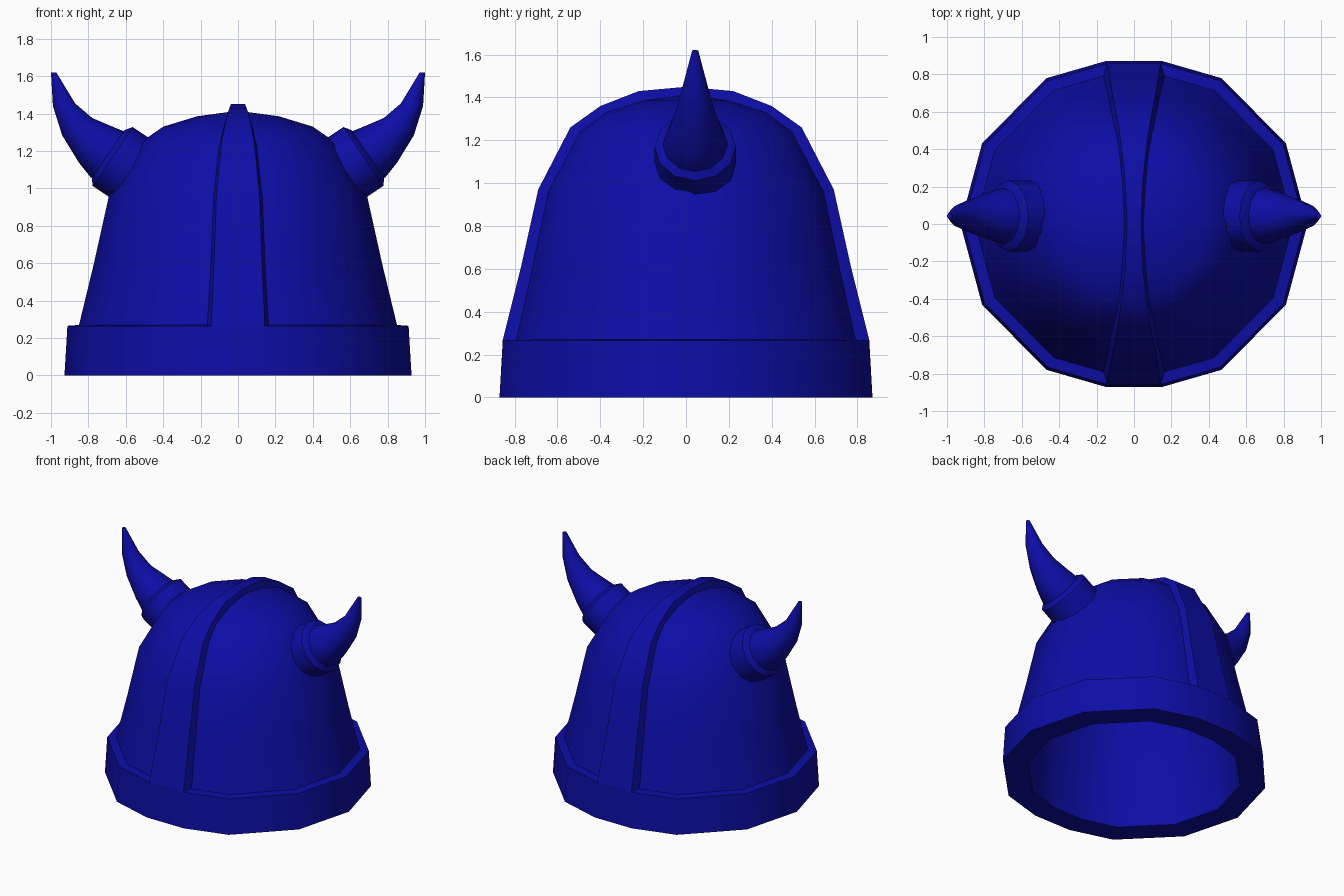
import bpy, bmesh, math
from mathutils import Vector

if "Cube" in bpy.data.objects:
    bpy.data.objects.remove(bpy.data.objects["Cube"])

mat = bpy.data.materials.new("deep_blue")
mat.diffuse_color = (0.004, 0.004, 0.38, 1)
mat.use_nodes = True
mat.node_tree.nodes["Principled BSDF"].inputs["Base Color"].default_value = mat.diffuse_color


def loft(name, rings, angle=40, closed=True):
    """Skin a list of point rings; a ring of one point becomes a pole."""
    bm = bmesh.new()
    rows = [[bm.verts.new(p) for p in ring] for ring in rings]
    for a, b in zip(rows, rows[1:]):
        n = max(len(a), len(b))
        for i in range(n):
            j = (i + 1) % n
            if len(a) == 1:
                bm.faces.new((a[0], b[i], b[j]))
            elif len(b) == 1:
                bm.faces.new((a[i], a[j], b[0]))
            else:
                bm.faces.new((a[i], a[j], b[j], b[i]))
    for row in (rows[0], rows[-1]):
        if len(row) > 1 and closed:
            bm.faces.new(row)
    bmesh.ops.recalc_face_normals(bm, faces=bm.faces)
    mesh = bpy.data.meshes.new(name)
    bm.to_mesh(mesh)
    bm.free()
    mesh.materials.append(mat)
    ob = bpy.data.objects.new(name, mesh)
    bpy.context.collection.objects.link(ob)
    bpy.ops.object.select_all(action='DESELECT')
    ob.select_set(True)
    bpy.context.view_layer.objects.active = ob
    bpy.ops.object.shade_smooth_by_angle(angle=math.radians(angle))
    return ob


def shell_ring(r, z):
    """Twelve-sided ring whose front and back corners are cut flat."""
    if r == 0:
        return [(0, 0, z)]
    w = 0.165 * r
    q = [(r, 0), (0.875 * r, 0.465 * r), (0.505 * r, 0.84 * r), (w, 0.938 * r)]
    half = q + [(-x, y) for x, y in reversed(q)]
    pts = half + [(-x, -y) for x, y in half[1:-1]]
    return [(x, y, z) for x, y in pts]


# Hollow dome with rim band: inner surface down, then outer surface up
profile = [(0, 1.33), (0.2, 1.30), (0.44, 1.18), (0.60, 0.94), (0.68, 0.6),
           (0.74, 0.27), (0.75, 0), (0.928, 0), (0.912, 0.265), (0.85, 0.27),
           (0.77, 0.6), (0.69, 0.96), (0.53, 1.24), (0.40, 1.33),
           (0.22, 1.385), (0, 1.415)]
loft("helmet_shell", [shell_ring(r, z) for r, z in profile])

# Raised crest strip running front to back: y, z, half width
side = [(0.857, 0.262, 0.143), (0.77, 0.61, 0.128), (0.69, 0.97, 0.115),
        (0.54, 1.26, 0.085), (0.40, 1.36, 0.065), (0.22, 1.43, 0.046)]
path = [(-y, z, w) for y, z, w in side] + [(0, 1.45, 0.038)] + side[::-1]
strip = []
for i, (y, z, w) in enumerate(path):
    a, b = path[max(i - 1, 0)], path[min(i + 1, len(path) - 1)]
    n = Vector((0, a[1] - b[1], b[0] - a[0])).normalized() * 0.07
    yi, zi = y - n.y, max(z - n.z, 0.262)
    wi = w + 0.022
    strip.append([(-w, y, z), (w, y, z), (wi, yi, zi), (-wi, yi, zi)])
loft("crest_strip", strip, 30)

# Horns and their collars: centre x, centre z, axis x, axis z, radius
collar = [(0.52, 1.07, 0.83, 0.56, 0.19), (0.67, 1.17, 0.83, 0.56, 0.19),
          (0.695, 1.182, 0.83, 0.56, 0.155)]
horn = [(0.67, 1.165, 0.83, 0.56, 0.152), (0.705, 1.185, 0.83, 0.56, 0.15),
        (0.775, 1.24, 0.8, 0.6, 0.127), (0.86, 1.33, 0.5, 0.86, 0.093),
        (0.93, 1.447, 0.12, 0.99, 0.06), (0.986, 1.62, 0.05, 1.0, 0.014)]


def tube(sections, sign, sides=12):
    rings = []
    for x, z, ax, az, r in sections:
        ring = []
        for k in range(sides):
            t = math.tau * k / sides
            c, s = r * math.cos(t), r * math.sin(t)
            ring.append((sign * (x + az * c), 0.043 + s, z - ax * c))
        rings.append(ring)
    return rings


for label, sign in (("left", -1), ("right", 1)):
    loft(label + "_horn_collar", tube(collar, sign))
    loft(label + "_horn", tube(horn, sign))
